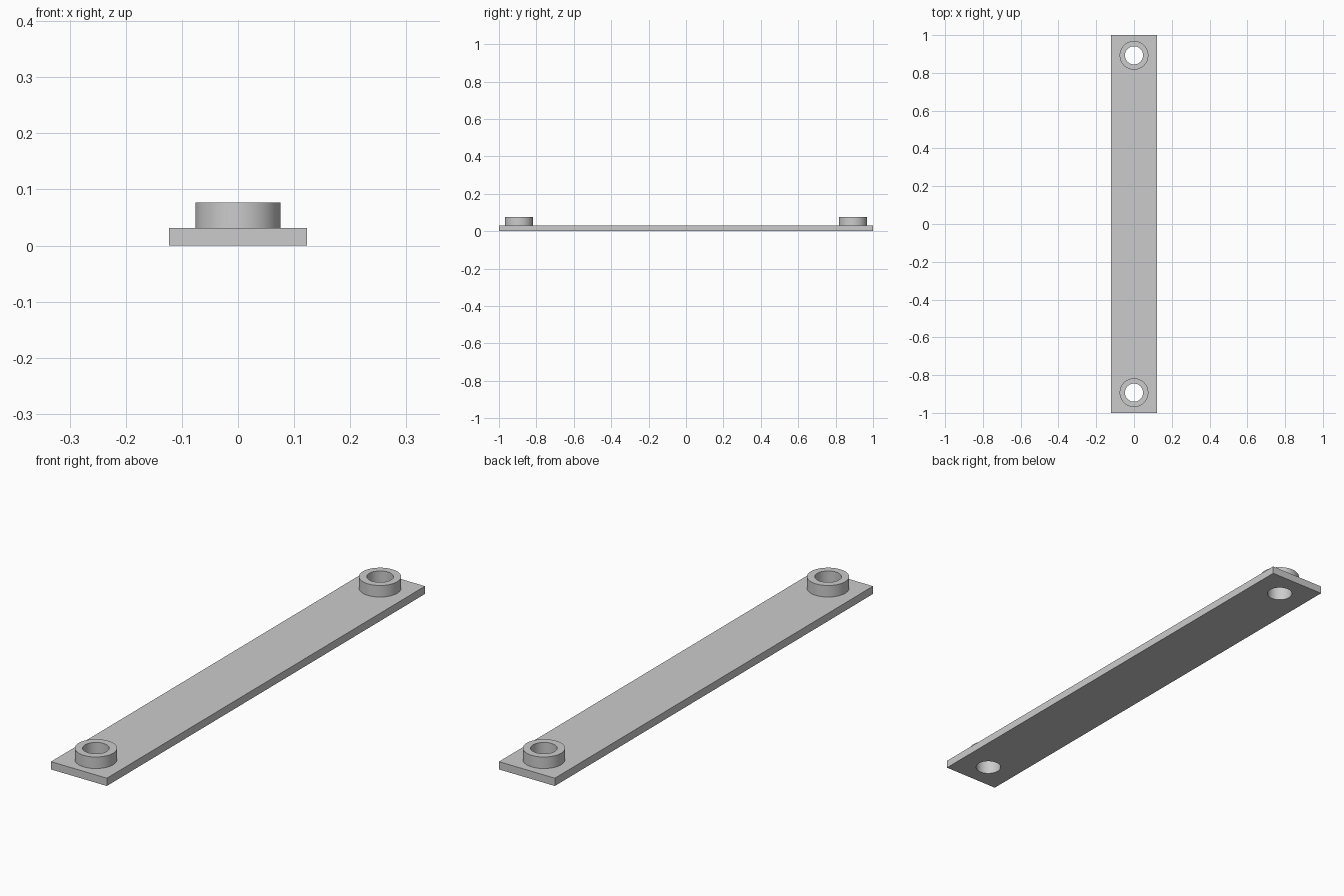
import bpy

cube = bpy.data.objects.get("Cube")
if cube:
    bpy.data.objects.remove(cube, do_unlink=True)

WIDTH, LENGTH, THICK = 0.246, 2.0, 0.031
BOSS_Y, BOSS_RADIUS, BOSS_TOP = 0.893, 0.076, 0.077
HOLE_RADIUS = 0.048

# Single grey material
grey = bpy.data.materials.new("light_grey")
grey.use_nodes = True
colour = (0.6, 0.6, 0.6, 1)
grey.diffuse_color = colour
grey.node_tree.nodes["Principled BSDF"].inputs["Base Color"].default_value = colour


def cylinder(name, radius, y, bottom, top):
    bpy.ops.mesh.primitive_cylinder_add(
        vertices=64, radius=radius, depth=top - bottom,
        location=(0, y, (bottom + top) / 2))
    obj = bpy.context.object
    obj.name = name
    obj.data.materials.append(grey)
    return obj


def combine(target, tool, operation):
    mod = target.modifiers.new(tool.name, "BOOLEAN")
    mod.operation = operation
    mod.solver = "EXACT"
    mod.object = tool
    bpy.context.view_layer.objects.active = target
    bpy.ops.object.modifier_apply(modifier=mod.name)
    bpy.data.objects.remove(tool, do_unlink=True)


# Flat strip
bpy.ops.mesh.primitive_cube_add(size=1, location=(0, 0, THICK / 2))
strip = bpy.context.object
strip.name = "mounting_strip"
strip.scale = (WIDTH, LENGTH, THICK)
bpy.ops.object.transform_apply(location=True, rotation=False, scale=True)
strip.data.materials.append(grey)

# Raised round boss with a through hole at each end
for end, side in (("front", -1), ("back", 1)):
    y = side * BOSS_Y
    combine(strip, cylinder(end + "_boss", BOSS_RADIUS, y, THICK / 2, BOSS_TOP), "UNION")
    combine(strip, cylinder(end + "_hole", HOLE_RADIUS, y, -THICK, 2 * BOSS_TOP), "DIFFERENCE")

# Smooth round walls, sharp edges
bpy.ops.object.select_all(action="DESELECT")
strip.select_set(True)
bpy.context.view_layer.objects.active = strip
bpy.ops.object.shade_smooth_by_angle()
